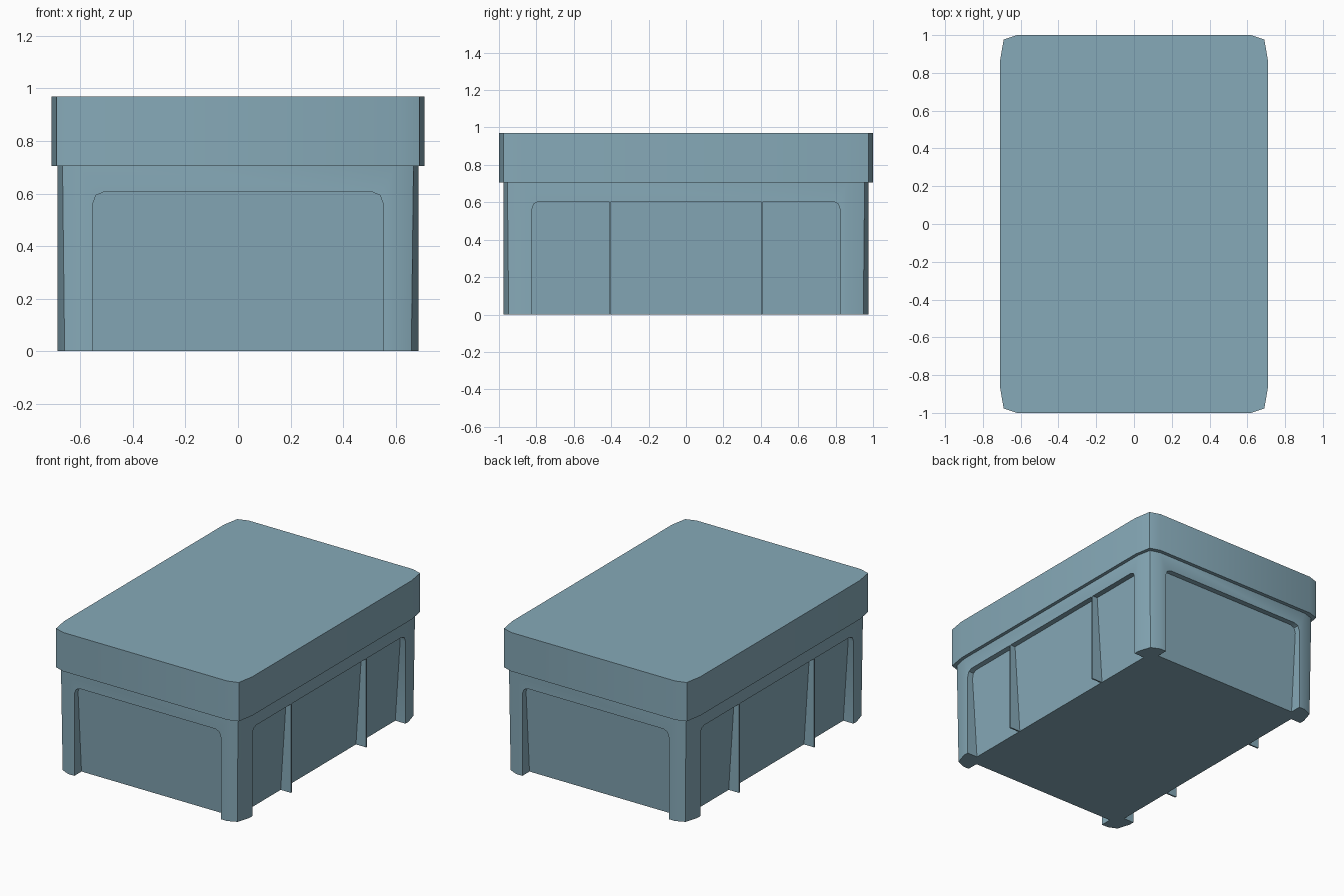
import bpy, bmesh
from math import radians

if "Cube" in bpy.data.objects:
    bpy.data.objects.remove(bpy.data.objects["Cube"])

plastic = bpy.data.materials.new("blue_grey_plastic")
plastic.diffuse_color = (0.24, 0.40, 0.48, 1)
plastic.use_nodes = True
plastic.node_tree.nodes["Principled BSDF"].inputs["Base Color"].default_value = plastic.diffuse_color


def loft(name, lower, upper):
    """Closed solid between two matching rings of points."""
    bm = bmesh.new()
    a = [bm.verts.new(p) for p in lower]
    b = [bm.verts.new(p) for p in upper]
    n = len(a)
    for i in range(n):
        j = (i + 1) % n
        bm.faces.new((a[i], a[j], b[j], b[i]))
    bm.faces.new(a[::-1])
    bm.faces.new(b)
    bmesh.ops.recalc_face_normals(bm, faces=bm.faces)
    me = bpy.data.meshes.new(name)
    bm.to_mesh(me)
    bm.free()
    ob = bpy.data.objects.new(name, me)
    bpy.context.collection.objects.link(ob)
    me.materials.append(plastic)
    return ob


def ring(corner, z):
    """Mirror one corner (side end, tip, front end) into a full outline."""
    out = []
    for sx, sy in ((1, 1), (-1, 1), (-1, -1), (1, -1)):
        pts = corner if sx * sy > 0 else corner[::-1]
        out += [(sx * x, sy * y, z) for x, y in pts]
    return out


def smooth(ob):
    bpy.ops.object.select_all(action='DESELECT')
    ob.select_set(True)
    bpy.context.view_layer.objects.active = ob
    bpy.ops.object.shade_smooth_by_angle(angle=radians(30))


BX, BY, TOP = 0.687, 0.975, 0.605   # body half sizes and recess height


def inset(z):
    """Recess depth grows towards the floor."""
    return 0.077 - 0.04 * z / TOP


# Lid
lid_corner = [(0.71, 0.86), (0.69, 0.977), (0.62, 1.0)]
smooth(loft("lid", ring(lid_corner, 0.705), ring(lid_corner, 0.97)))

# Body with slightly drafted corners
body = loft("body",
            ring([(BX, 0.86), (0.66, 0.948), (0.60, BY)], 0),
            ring([(BX, 0.86), (0.668, 0.955), (0.60, BY)], 0.705))


# Arched recess cut into each wall
def recess(half, wall, place):
    right = [(half, -0.1), (half, TOP - 0.045), (half - 0.012, TOP - 0.012), (half - 0.04, TOP)]
    arch = right + [(-u, z) for u, z in right[::-1]]
    cutter = loft("recess_cutter",
                  [place(u, wall - inset(z), z) for u, z in arch],
                  [place(u, wall + 0.1, z) for u, z in arch])
    mod = body.modifiers.new("recess", 'BOOLEAN')
    mod.object, mod.operation, mod.solver = cutter, 'DIFFERENCE', 'EXACT'
    bpy.context.view_layer.objects.active = body
    bpy.ops.object.modifier_apply(modifier=mod.name)
    bpy.data.objects.remove(cutter)


for s in (1, -1):
    recess(0.553, BY, lambda u, d, z: (u, s * d, z))
    recess(0.825, BX, lambda u, d, z: (s * d, u, z))
smooth(body)

# Thin tapered ribs in the long side recesses
for sx in (1, -1):
    for sy in (1, -1):
        prof = [(BX, 0), (BX, TOP), (BX - inset(TOP) - 0.01, TOP), (BX - inset(0) - 0.01, 0)]
        loft("side_rib", *[[(sx * x, sy * y, z) for x, z in prof] for y in (0.401, 0.411)])
